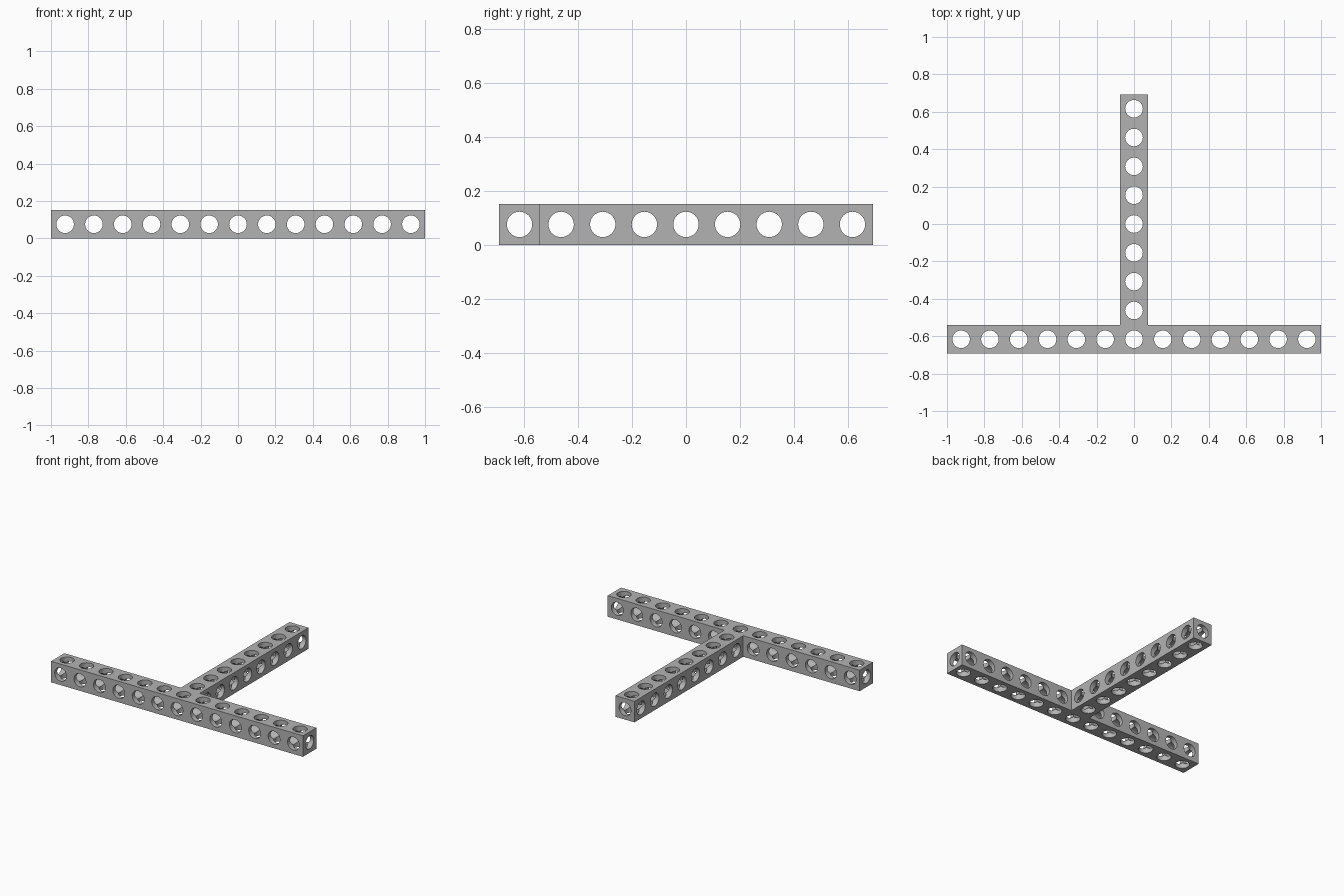
import bpy, bmesh, math
from mathutils import Matrix, Vector

if "Cube" in bpy.data.objects:
    bpy.data.objects.remove(bpy.data.objects["Cube"], do_unlink=True)

W = 0.151                  # beam thickness
PITCH = (2 - W) / 12       # hole spacing
R = 0.047                  # hole radius
H = W / 2
DEPTH = 8 * PITCH + W
FRONT = -DEPTH / 2
ROW = FRONT + H            # centre line of the crossbar

grey = bpy.data.materials.new("grey_metal")
grey.use_nodes = True
colour = (0.45, 0.45, 0.45, 1)
grey.diffuse_color = colour
grey.node_tree.nodes["Principled BSDF"].inputs["Base Color"].default_value = colour


def make_object(name, bm):
    bmesh.ops.recalc_face_normals(bm, faces=bm.faces)
    mesh = bpy.data.meshes.new(name)
    bm.to_mesh(mesh)
    bm.free()
    mesh.materials.append(grey)
    obj = bpy.data.objects.new(name, mesh)
    bpy.context.collection.objects.link(obj)
    return obj


def add_bore(bm, centre, axis, length):
    turn = Vector((0, 0, 1)).rotation_difference(axis).to_matrix().to_4x4()
    bmesh.ops.create_cone(bm, cap_ends=True, segments=32, radius1=R, radius2=R,
                          depth=length, matrix=Matrix.Translation(centre) @ turn)


# T-shaped body, extruded from its outline
bm = bmesh.new()
half = [(1, FRONT), (1, FRONT + W), (H, FRONT + W), (H, -FRONT)]
outline = half + [(-x, y) for x, y in reversed(half)]
face = bm.faces.new([bm.verts.new((x, y, 0)) for x, y in outline])
top = bmesh.ops.extrude_face_region(bm, geom=[face])["geom"]
bmesh.ops.translate(bm, vec=(0, 0, W),
                    verts=[v for v in top if isinstance(v, bmesh.types.BMVert)])
body = make_object("tee_beam", bm)

# Hole centres along the crossbar and the stem
bar = [Vector((i * PITCH, ROW, H)) for i in range(-6, 7)]
stem = [Vector((0, ROW + i * PITCH, H)) for i in range(1, 9)]
X, Y, Z = Vector((1, 0, 0)), Vector((0, 1, 0)), Vector((0, 0, 1))
SHORT = W * 1.3
bores = {
    "vertical_holes": [(c, Z, SHORT) for c in bar + stem],
    "front_holes": [(c, Y, SHORT) for c in bar if abs(c.x) > H]
                   + [(Vector((0, 0, H)), Y, DEPTH + 0.1)],
    "side_holes": [(c, X, SHORT) for c in stem]
                  + [(Vector((0, ROW, H)), X, 2.1)],
}

# Drill the three directions in turn
bpy.ops.object.select_all(action="DESELECT")
body.select_set(True)
bpy.context.view_layer.objects.active = body
for name, holes in bores.items():
    bm = bmesh.new()
    for hole in holes:
        add_bore(bm, *hole)
    cutter = make_object(name, bm)
    cutter.hide_render = True
    mod = body.modifiers.new(name, "BOOLEAN")
    mod.operation = "DIFFERENCE"
    mod.solver = "MANIFOLD"
    mod.object = cutter
    bpy.ops.object.modifier_apply(modifier=mod.name)
    bpy.data.objects.remove(cutter, do_unlink=True)

bpy.ops.object.shade_smooth_by_angle(angle=math.radians(20))
